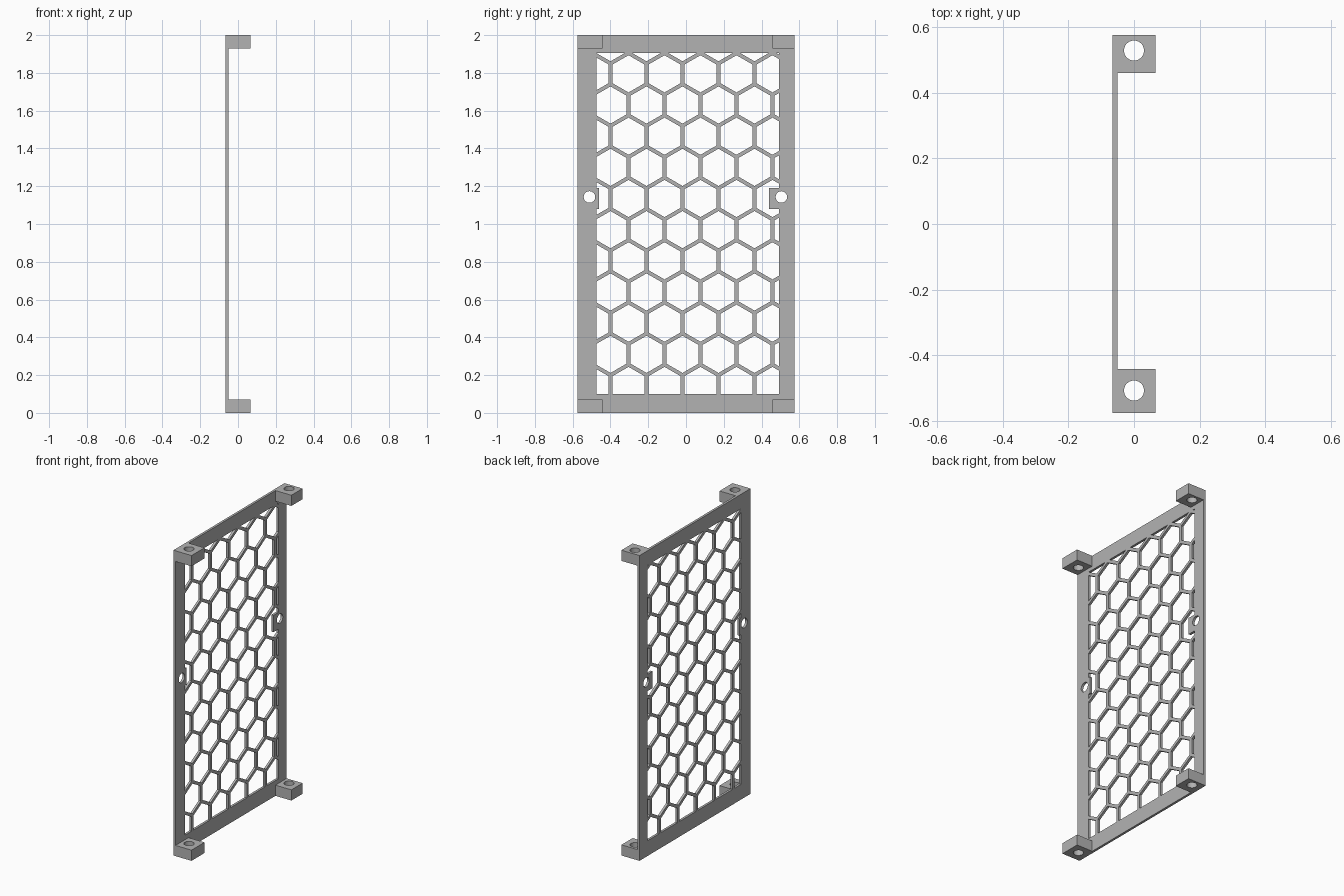
import bpy, bmesh, math
from mathutils import Matrix, Vector

cube = bpy.data.objects.get("Cube")
if cube:
    bpy.data.objects.remove(cube, do_unlink=True)

GREY = (0.45, 0.45, 0.45, 1)
mat = bpy.data.materials.new("plain grey")
mat.use_nodes = True
mat.diffuse_color = GREY
mat.node_tree.nodes["Principled BSDF"].inputs["Base Color"].default_value = GREY

X0, X1, X2 = -0.0655, -0.05, 0.0655      # panel back, panel face, block end
HALF_W, HEIGHT = 0.575, 2.0
OPEN_Y, OPEN_Z = (-0.475, 0.492), (0.10, 1.905)
PITCH, WALL = 0.1905, 0.02
HOLE_R, TAB_Z = 0.0305, (1.08, 1.19)


def to_object(name, bm):
    bmesh.ops.recalc_face_normals(bm, faces=bm.faces)
    mesh = bpy.data.meshes.new(name)
    bm.to_mesh(mesh)
    bm.free()
    mesh.materials.append(mat)
    obj = bpy.data.objects.new(name, mesh)
    bpy.context.collection.objects.link(obj)
    return obj


def add_box(bm, xs, ys, zs):
    spans = (xs, ys, zs)
    centre = Vector([(a + b) / 2 for a, b in spans])
    size = [b - a for a, b in spans]
    bmesh.ops.create_cube(bm, size=1, matrix=Matrix.Translation(centre) @ Matrix.Diagonal((*size, 1)))


def add_rod(bm, centre, axis, length):
    turn = Vector((0, 0, 1)).rotation_difference(Vector(axis)).to_matrix().to_4x4()
    bmesh.ops.create_cone(bm, cap_ends=True, segments=40, radius1=HOLE_R, radius2=HOLE_R,
                          depth=length, matrix=Matrix.Translation(centre) @ turn)


def cut(obj, cutter):
    cutter.hide_render = True
    mod = obj.modifiers.new("cut", "BOOLEAN")
    mod.operation, mod.solver, mod.object = "DIFFERENCE", "EXACT", cutter
    bpy.context.view_layer.objects.active = obj
    bpy.ops.object.modifier_apply(modifier=mod.name)
    bpy.data.objects.remove(cutter, do_unlink=True)


# Honeycomb cells, trimmed to the opening and thickened into a cutter
bm = bmesh.new()
radius = (PITCH - WALL) / math.sqrt(3)
for row in range(-7, 7):
    z = 1.135 + row * PITCH * math.sqrt(3) / 2
    shift = 0 if row % 2 else PITCH / 2
    for col in range(-4, 5):
        y = -0.0185 + shift + col * PITCH
        angles = [math.radians(30 + 60 * i) for i in range(6)]
        bm.faces.new([bm.verts.new((X0 - 0.05, y + radius * math.cos(a), z + radius * math.sin(a)))
                      for a in angles])
for axis, limits in ((Vector((0, 1, 0)), OPEN_Y), (Vector((0, 0, 1)), OPEN_Z)):
    for limit, sign in zip(limits, (-1, 1)):
        bmesh.ops.bisect_plane(bm, geom=bm.verts[:] + bm.edges[:] + bm.faces[:],
                               plane_co=axis * limit, plane_no=axis * sign, clear_outer=True)
solid = bmesh.ops.extrude_face_region(bm, geom=bm.faces[:], use_keep_orig=True)
bmesh.ops.translate(bm, vec=(0.12, 0, 0),
                    verts=[v for v in solid["geom"] if isinstance(v, bmesh.types.BMVert)])
cells = to_object("cell_cutter", bm)

# Keep solid tabs beside the two side screw holes
bm = bmesh.new()
add_box(bm, (-0.3, 0.3), (-0.55, -0.46), TAB_Z)
add_box(bm, (-0.3, 0.3), (0.439, 0.55), TAB_Z)
cut(cells, to_object("tab_keeper", bm))

# Flat panel with honeycomb and screw holes
bm = bmesh.new()
add_box(bm, (X0, X1), (-HALF_W, HALF_W), (0, HEIGHT))
panel = to_object("honeycomb_panel", bm)
cut(panel, cells)
bm = bmesh.new()
for y in (-0.511, 0.505):
    add_rod(bm, (X0, y, 1.143), (1, 0, 0), 0.2)
cut(panel, to_object("screw_cutter", bm))

# Four corner mounting blocks with upright holes
for side, ys, hole_y in (("front", (-HALF_W, -0.441), -0.507), ("back", (0.459, HALF_W), 0.528)):
    for level, zs in (("lower", (0, 0.07)), ("upper", (HEIGHT - 0.07, HEIGHT))):
        bm = bmesh.new()
        add_box(bm, (X1, X2), ys, zs)
        block = to_object(f"{level}_{side}_block", bm)
        bm = bmesh.new()
        add_rod(bm, (0, hole_y, sum(zs) / 2), (0, 0, 1), 0.2)
        cut(block, to_object("block_cutter", bm))
